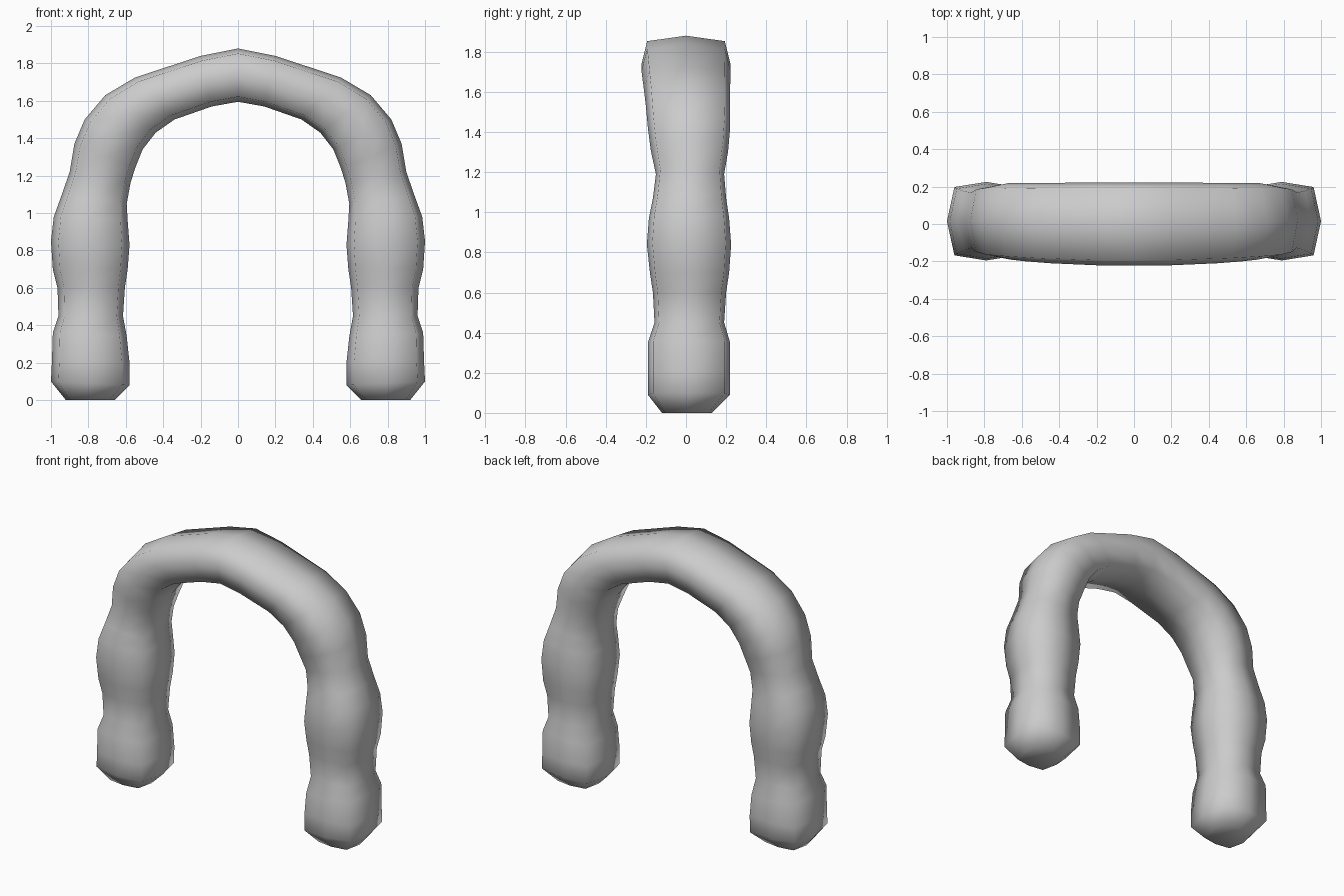
import bpy, bmesh
from mathutils import Vector

# Half of the arch, foot to crown: outer x, outer z, inner x, inner z, front y, back y
STATIONS = [
    (0.92, 0.00, 0.66, 0.00, -0.12, 0.13),
    (1.00, 0.10, 0.58, 0.08, -0.19, 0.22),
    (0.995, 0.20, 0.58, 0.20, -0.19, 0.22),
    (0.99, 0.36, 0.595, 0.34, -0.19, 0.22),
    (0.96, 0.45, 0.615, 0.45, -0.157, 0.19),
    (0.965, 0.60, 0.605, 0.60, -0.165, 0.20),
    (0.99, 0.70, 0.59, 0.70, -0.18, 0.215),
    (1.00, 0.85, 0.58, 0.83, -0.195, 0.225),
    (0.985, 0.98, 0.59, 0.96, -0.185, 0.215),
    (0.945, 1.09, 0.595, 1.05, -0.165, 0.20),
    (0.90, 1.22, 0.575, 1.16, -0.15, 0.19),
    (0.875, 1.37, 0.55, 1.24, -0.175, 0.21),
    (0.82, 1.50, 0.51, 1.34, -0.19, 0.22),
    (0.71, 1.63, 0.44, 1.43, -0.20, 0.22),
    (0.55, 1.725, 0.34, 1.50, -0.21, 0.22),
    (0.20, 1.84, 0.14, 1.57, -0.222, 0.222),
    (0.00, 1.88, 0.00, 1.595, -0.222, 0.222),
]
# Squarish eight-sided cross-section
SECTION = [(1, 0), (.81, .87), (0, 1), (-.81, .87),
           (-1, 0), (-.81, -.87), (0, -1), (.81, -.87)]


def ring(bm, station, side):
    ox, oz, ix, iz, y0, y1 = station
    outer, inner = Vector((ox * side, 0, oz)), Vector((ix * side, 0, iz))
    mid, half = (outer + inner) / 2, (outer - inner) / 2
    yc, yh = (y0 + y1) / 2, (y1 - y0) / 2
    return [bm.verts.new(mid + half * u + Vector((0, yc + yh * v, 0)))
            for u, v in SECTION]


# Lumpy arch: loft from the right foot over the crown to the left foot
bm = bmesh.new()
rings = [ring(bm, s, 1) for s in STATIONS]
rings += [ring(bm, s, -1) for s in reversed(STATIONS[:-1])]
n = len(SECTION)
for a, b in zip(rings, rings[1:]):
    for i in range(n):
        j = (i + 1) % n
        bm.faces.new((a[i], a[j], b[j], b[i]))

# Foot caps
bm.faces.new(rings[0])
bm.faces.new(rings[-1])
bmesh.ops.recalc_face_normals(bm, faces=bm.faces)
for f in bm.faces:
    f.smooth = True

mesh = bpy.data.meshes.new("arch")
bm.to_mesh(mesh)
bm.free()
bpy.context.collection.objects.link(bpy.data.objects.new("arch", mesh))
